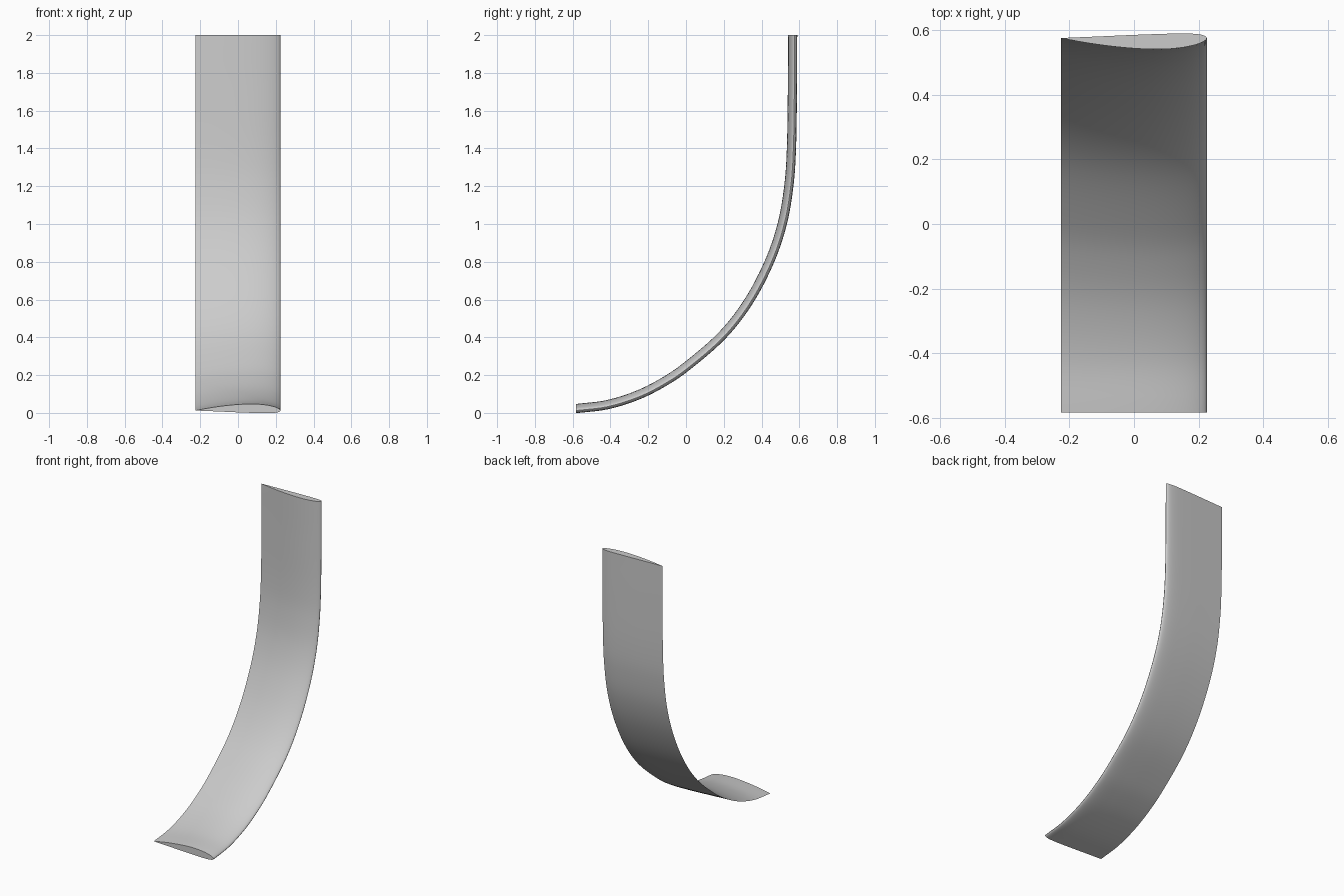
import bpy
import math
from mathutils import Vector

cube = bpy.data.objects.get("Cube")
if cube:
    bpy.data.objects.remove(cube, do_unlink=True)

grey = bpy.data.materials.new("plain_grey")
grey.use_nodes = True
colour = (0.6, 0.6, 0.6, 1)
grey.diffuse_color = colour
grey.node_tree.nodes["Principled BSDF"].inputs["Base Color"].default_value = colour

CHORD = 0.45
THICK = 0.105    # thickness as a share of the chord
CAMBER = 0.0255  # camber as a share of the chord
PEAK = 0.4       # position of greatest camber


def half_thickness(t):
    return 5 * THICK * (0.2969 * math.sqrt(t) - 0.126 * t - 0.3516 * t**2
                        + 0.2843 * t**3 - 0.1036 * t**4)


def camber(t):
    if t < PEAK:
        return CAMBER / PEAK**2 * (2 * PEAK * t - t * t)
    return CAMBER / (1 - PEAK)**2 * (1 - 2 * PEAK + 2 * PEAK * t - t * t)


def wing_section(steps=24):
    """Closed loop of (x, offset towards the inside of the bend)."""
    ts = [(1 - math.cos(math.pi * i / steps)) / 2 for i in range(steps + 1)]
    upper = [(t, camber(t) + half_thickness(t)) for t in reversed(ts)]
    lower = [(t, camber(t) - half_thickness(t)) for t in ts[1:-1]]
    return [(CHORD * (0.5 - t), CHORD * (n - CAMBER)) for t, n in upper + lower]


def smooth_path(points, steps=6):
    """Catmull-Rom curve through the points, with its tangents."""
    p = [Vector(q) for q in points]
    p = [2 * p[0] - p[1]] + p + [2 * p[-1] - p[-2]]
    path = []
    for a, b, c, d in zip(p, p[1:], p[2:], p[3:]):
        for i in range(steps):
            u = i / steps
            pos = (2 * b + (c - a) * u + (2 * a - 5 * b + 4 * c - d) * u**2
                   + (3 * b - a - 3 * c + d) * u**3) / 2
            tan = ((c - a) + 2 * (2 * a - 5 * b + 4 * c - d) * u
                   + 3 * (3 * b - a - 3 * c + d) * u**2) / 2
            path.append((pos, tan.normalized()))
    path.append((p[-2], Vector((0, 1))))
    path[0] = (path[0][0], Vector((1, 0)))
    return path


# Side profile of the bend, as (y, z)
bend = [(-0.583, 0.024), (-0.42, 0.044), (-0.264, 0.092), (-0.13, 0.158),
        (0, 0.245), (0.19, 0.41), (0.33, 0.59), (0.44, 0.80), (0.508, 1.0),
        (0.543, 1.2), (0.557, 1.4), (0.562, 1.7), (0.5635, 2.0)]

# Sweep the wing section along the bend and close both ends
section = wing_section()
path = smooth_path(bend)
count = len(section)
verts = [(x, pos.x - n * tan.y, pos.y + n * tan.x)
         for pos, tan in path for x, n in section]
faces = [(r * count + i, r * count + (i + 1) % count,
          (r + 1) * count + (i + 1) % count, (r + 1) * count + i)
         for r in range(len(path) - 1) for i in range(count)]
faces.append(tuple(reversed(range(count))))
faces.append(tuple(range(len(verts) - count, len(verts))))

mesh = bpy.data.meshes.new("curved_blade")
mesh.from_pydata(verts, [], faces)
mesh.materials.append(grey)
blade = bpy.data.objects.new("curved_blade", mesh)
bpy.context.collection.objects.link(blade)

# Consistent outward normals and smooth sides with sharp ends
bpy.context.view_layer.objects.active = blade
blade.select_set(True)
bpy.ops.object.mode_set(mode='EDIT')
bpy.ops.mesh.select_all(action='SELECT')
bpy.ops.mesh.normals_make_consistent(inside=False)
bpy.ops.object.mode_set(mode='OBJECT')
bpy.ops.object.shade_smooth_by_angle(angle=math.radians(40))
